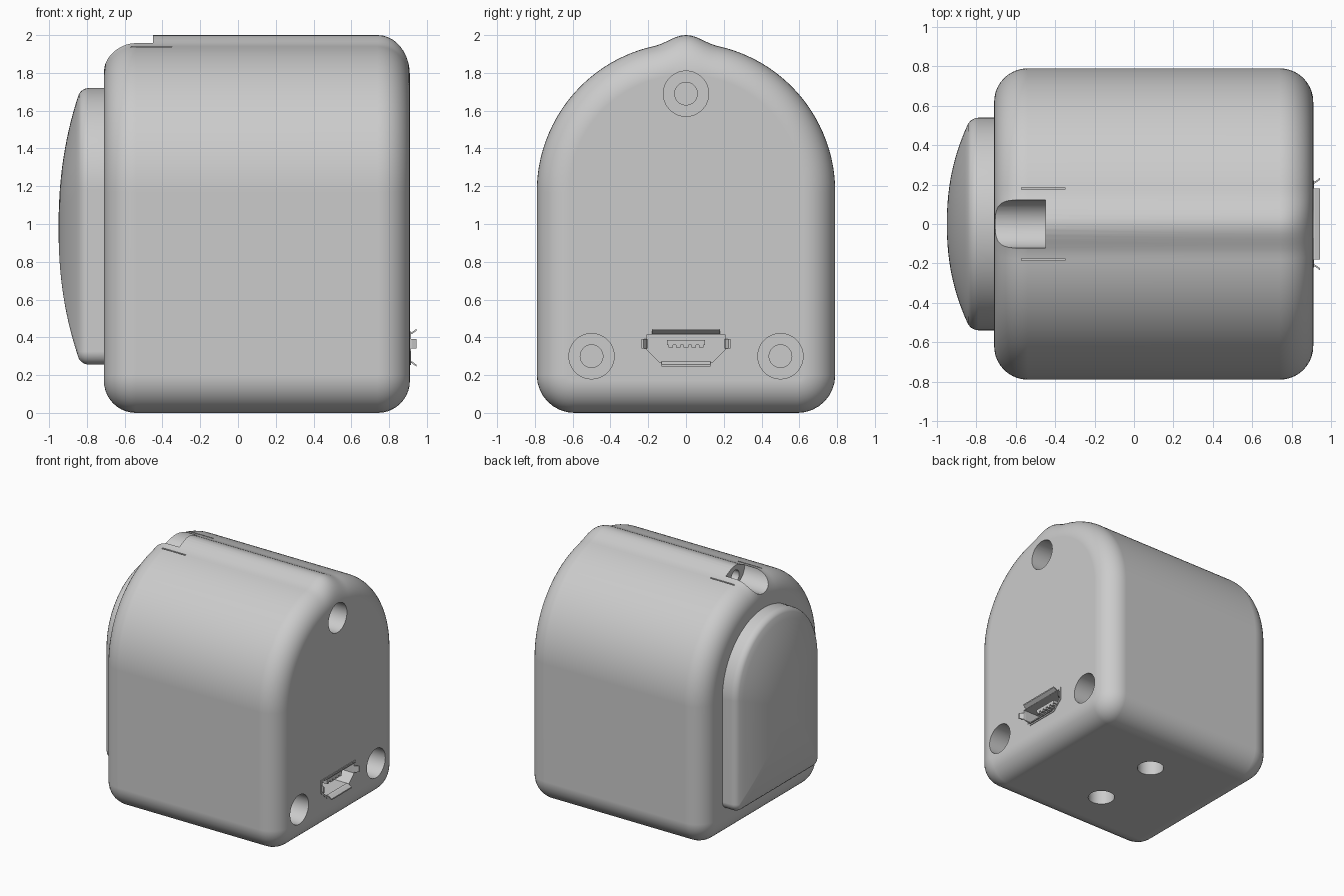
import bpy, bmesh
from math import sin, cos, pi
from mathutils import Vector

cube = bpy.data.objects.get("Cube")
if cube:
    bpy.data.objects.remove(cube)

grey = bpy.data.materials.new("light grey plastic")
grey.use_nodes = True
colour = (0.6, 0.6, 0.6, 1)
grey.diffuse_color = colour
grey.node_tree.nodes["Principled BSDF"].inputs["Base Color"].default_value = colour


def add_loft(bm, rings):
    """Skin a list of equal-length rings and cap both ends."""
    loops = [[bm.verts.new(p) for p in ring] for ring in rings]
    faces = [bm.faces.new(loops[0]), bm.faces.new(loops[-1])]
    for a, b in zip(loops, loops[1:]):
        for i in range(len(a)):
            j = (i + 1) % len(a)
            faces.append(bm.faces.new((a[i], a[j], b[j], b[i])))
    bmesh.ops.recalc_face_normals(bm, faces=faces)


def make(name, lofts):
    """Make one object out of several separate lofts."""
    bm = bmesh.new()
    for rings in lofts:
        add_loft(bm, rings)
    mesh = bpy.data.meshes.new(name)
    bm.to_mesh(mesh)
    bm.free()
    mesh.materials.append(grey)
    obj = bpy.data.objects.new(name, mesh)
    bpy.context.collection.objects.link(obj)
    return obj


def smooth(obj):
    bpy.ops.object.select_all(action='DESELECT')
    obj.select_set(True)
    bpy.context.view_layer.objects.active = obj
    bpy.ops.object.shade_smooth_by_angle(angle=pi / 6)
    obj.modifiers.new("even shading", 'WEIGHTED_NORMAL').keep_sharp = True


def arch(x, half, bottom, spring, corner, inset=0, bump=0, steps=96):
    """Arched outline at one x: rounded bottom corners and a half-round top."""
    r, c, b = half - inset, max(corner - inset, 0.02), bottom + inset
    pts = []
    for side, start in ((-1, pi), (1, 1.5 * pi)):
        for i in range(9):
            a = start + i * pi / 16
            pts.append(Vector((x, side * (r - c) + c * cos(a), b + c + c * sin(a))))
    for i in range(steps + 1):
        a = pi * i / steps
        y = r * cos(a)
        lift = bump * cos(pi / 2 * min(abs(y) / 0.17, 1)) ** 2
        pts.append(Vector((x, y, spring + r * sin(a) + lift)))
    return pts


def disc_x(x, y, z, r, n=48):
    return [Vector((x, y + r * cos(2 * pi * i / n), z + r * sin(2 * pi * i / n))) for i in range(n)]


def disc_z(x, y, z, r, n=48):
    return [Vector((x + r * cos(2 * pi * i / n), y + r * sin(2 * pi * i / n), z)) for i in range(n)]


def box(x0, x1, y0, y1, z0, z1):
    return [[Vector((x, y, z)) for y, z in ((y0, z0), (y1, z0), (y1, z1), (y0, z1))] for x in (x0, x1)]


def port(x, grow):
    """Socket outline: wide at the top, chamfered at the bottom."""
    half = [(0.14, 0.275 - grow), (0.2 + grow, 0.335 - grow * 0.4), (0.2 + grow, 0.41 + grow)]
    return [Vector((x, y, z)) for y, z in half] + [Vector((x, -y, z)) for y, z in reversed(half)]


# Rounded main shell, with the top ridge fading into both ends
LEFT, RIGHT, R, N = -0.71, 0.91, 0.17, 10
rings = []
for i in range(N + 1):
    a = pi / 2 * i / N
    rings.append((LEFT + R * (1 - sin(a)), R * (1 - cos(a))))
rings.reverse()
rings += [(RIGHT - (x - LEFT), d) for x, d in reversed(rings)]
half_n = len(rings) // 2
rings = rings[:half_n][::-1] + rings[half_n:][::-1]
body = make("body_shell", [[arch(x, 0.79, 0, 1.17, 0.2, d, 0.04 * (1 - d / R)) for x, d in sorted(rings)]])

# Mounting holes, socket, strap groove, side slits and underside holes
cuts = []
for y, z in ((0, 1.69), (-0.5, 0.3), (0.5, 0.3)):
    cuts.append([disc_x(x, y, z, r) for x, r in ((1.1, 0.12), (0.68, 0.12), (0.68, 0.06), (0.5, 0.06))])
cuts.append([port(1.1, 0.022), port(0.65, 0.022)])
cuts.append([disc_x(-1, 0, 1.96, 0.123), disc_x(-0.45, 0, 1.96, 0.123),
             disc_x(-0.45, 0, 1.91, 0.05), disc_x(-0.2, 0, 1.91, 0.05)])
for s in (-1, 1):
    cuts.append(box(-0.57, -0.35, s * 0.18 - 0.005, s * 0.18 + 0.005, 1.88, 2.1))
    cuts.append([disc_z(0.08, s * 0.29, z, 0.1) for z in (-0.1, 0.25)])
cutter = make("hole_cutter", cuts)
cutter.hide_render = True
mod = body.modifiers.new("holes", 'BOOLEAN')
mod.operation, mod.solver, mod.object = 'DIFFERENCE', 'EXACT', cutter
bpy.context.view_layer.objects.active = body
bpy.ops.object.modifier_apply(modifier=mod.name)
bpy.data.objects.remove(cutter)
smooth(body)

# Domed push button
rows = [arch(x, 0.54, 0.255, 1.18, 0.07, d) for x, d in
        ((-0.65, 0), (-0.79, 0), (-0.81, 0.004), (-0.828, 0.014), (-0.842, 0.03))]
rim, mid = rows[-1], Vector((0, 0, 0.98))
for i in range(1, 15):
    s = 1 - i / 14.5
    rows.append([Vector((-0.842 - 0.108 * (1 - s ** 2.2), p.y * s, mid.z + (p.z - mid.z) * s)) for p in rim])
smooth(make("push_button", [rows]))

# Socket sleeve: hollow metal tube
outer, inner = 0.022, 0.006
sleeve = make("socket_sleeve", [[port(0.66, outer), port(0.915, outer), port(0.915, inner),
                                 port(0.67, inner)]])

# Flared lips around the socket mouth
lips = []
for edge, out, along, width in (((0, 0.415), (0, 1), (1, 0), 0.18), ((0, 0.275), (0, -1), (1, 0), 0.13),
                                ((0.205, 0.365), (1, 0), (0, 1), 0.025), ((-0.205, 0.365), (-1, 0), (0, 1), 0.025)):
    rows = []
    for x, push in ((0.9, 0), (0.92, 0.002), (0.945, 0.02)):
        rows.append([Vector((x, edge[0] + out[0] * (push + t) + along[0] * w,
                             edge[1] + out[1] * (push + t) + along[1] * w))
                     for w, t in ((-width, 0), (width, 0), (width, 0.01), (-width, 0.01))])
    lips.append(rows)
make("socket_lips", lips)

# Contact tongue with small teeth
tongue = [box(0.67, 0.88, -0.1, 0.1, 0.36, 0.385)]
tongue += [box(0.67, 0.88, y - 0.012, y + 0.012, 0.345, 0.36) for y in (-0.08, -0.04, 0, 0.04, 0.08)]
make("contact_tongue", tongue)
